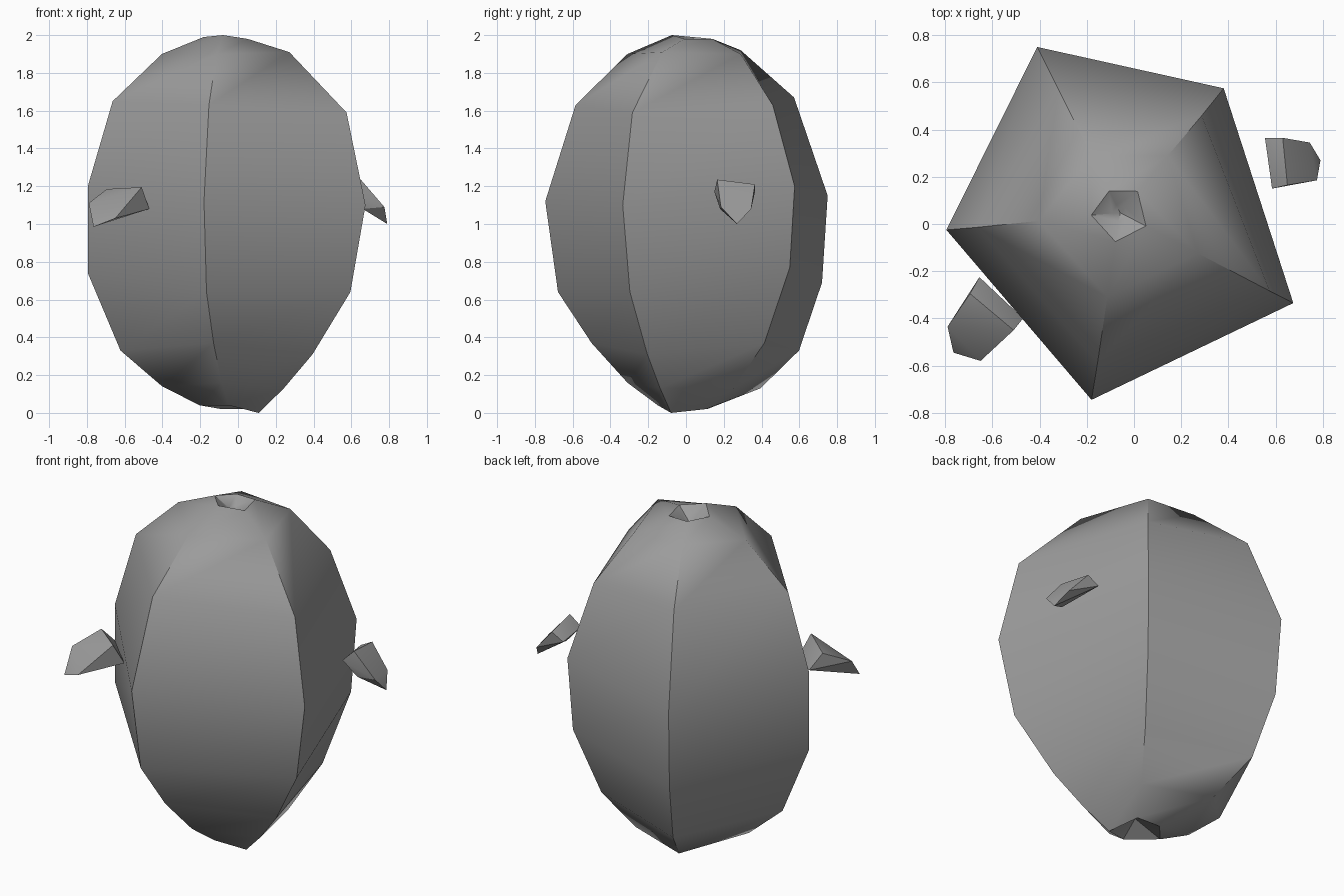
import bpy, bmesh, math
from mathutils import Vector

if "Cube" in bpy.data.objects:
    bpy.data.objects.remove(bpy.data.objects["Cube"])

grey = bpy.data.materials.new("mid grey")
grey.use_nodes = True
grey.diffuse_color = (0.33, 0.33, 0.33, 1)
grey.node_tree.nodes["Principled BSDF"].inputs["Base Color"].default_value = (0.33, 0.33, 0.33, 1)


def finish(bm, name, angle):
    bmesh.ops.recalc_face_normals(bm, faces=bm.faces)
    mesh = bpy.data.meshes.new(name)
    bm.to_mesh(mesh)
    bm.free()
    mesh.materials.append(grey)
    obj = bpy.data.objects.new(name, mesh)
    bpy.context.collection.objects.link(obj)
    bpy.ops.object.select_all(action='DESELECT')
    obj.select_set(True)
    bpy.context.view_layer.objects.active = obj
    bpy.ops.object.shade_smooth_by_angle(angle=math.radians(angle))
    return obj


def core(z):
    """Slightly leaning centre line of the pod."""
    return Vector((-0.02 - 0.02 * z, -0.02 + 0.035 * z, z))


# Each rib: its widest corner (x, y), then (reach, height) from top to bottom
ribs = [
    ((-0.41, 0.75), [(.13, 1.98), (.345, 1.92), (.75, 1.67), (1, 1.15),
                     (.96, .69), (.80, .33), (.535, .13), (.17, .02)]),
    ((0.38, 0.575), [(.17, 1.98), (.46, 1.90), (.785, 1.63), (1, 1.20),
                     (.955, .77), (.725, .37), (.45, .13), (.21, .02)]),
    ((0.675, -0.335), [(.15, 1.98), (.45, 1.91), (.862, 1.59), (1, 1.10),
                       (.887, .64), (.60, .31), (.38, .13), (.187, 0)]),
    ((-0.18, -0.745), [(.157, 2.0), (.45, 1.90), (.795, 1.63), (1, 1.12),
                       (.91, .64), (.668, .37), (.405, .16), (.18, .04)]),
    ((-0.795, -0.025), [(.165, 1.99), (.468, 1.90), (.823, 1.65), (1, 1.20),
                        (1, .74), (.775, .33), (.49, .14), (.234, .04)]),
]

# Five-sided pod with a small dimple at each end
bm = bmesh.new()
columns = []
for (x, y), profile in ribs:
    column = []
    for reach, z in [(.045, 1.94)] + profile:
        c = core(z)
        column.append(bm.verts.new(c.lerp(Vector((x, y, z)), reach)))
    columns.append(column)
top_pit = bm.verts.new(core(1.92))
bottom_pit = bm.verts.new(core(0.1))
for a, b in zip(columns, columns[1:] + columns[:1]):
    for i in range(len(a) - 1):
        bm.faces.new((a[i], a[i + 1], b[i + 1], b[i]))
    bm.faces.new((a[0], b[0], top_pit))
    bm.faces.new((a[-1], bottom_pit, b[-1]))
finish(bm, "pod_body", 40)


# Hooked thorns: root edge, crest edge, pointed end, underside
def thorn(name, points):
    bm = bmesh.new()
    for p in points:
        bm.verts.new(p)
    bmesh.ops.convex_hull(bm, input=bm.verts)
    finish(bm, name, 25)


thorn("left_thorn", [
    (.555, .365, 1.17), (.585, .15, 1.17),
    (.63, .365, 1.21), (.65, .165, 1.235),
    (.745, .345, 1.08), (.79, .27, 1.0), (.775, .185, 1.09),
    (.66, .18, 1.08)])
thorn("right_thorn", [
    (-.655, -.225, 1.10), (-.47, -.40, 1.08),
    (-.695, -.295, 1.185), (-.51, -.45, 1.195),
    (-.79, -.435, 1.11), (-.765, -.545, .985), (-.65, -.58, 1.03)])
